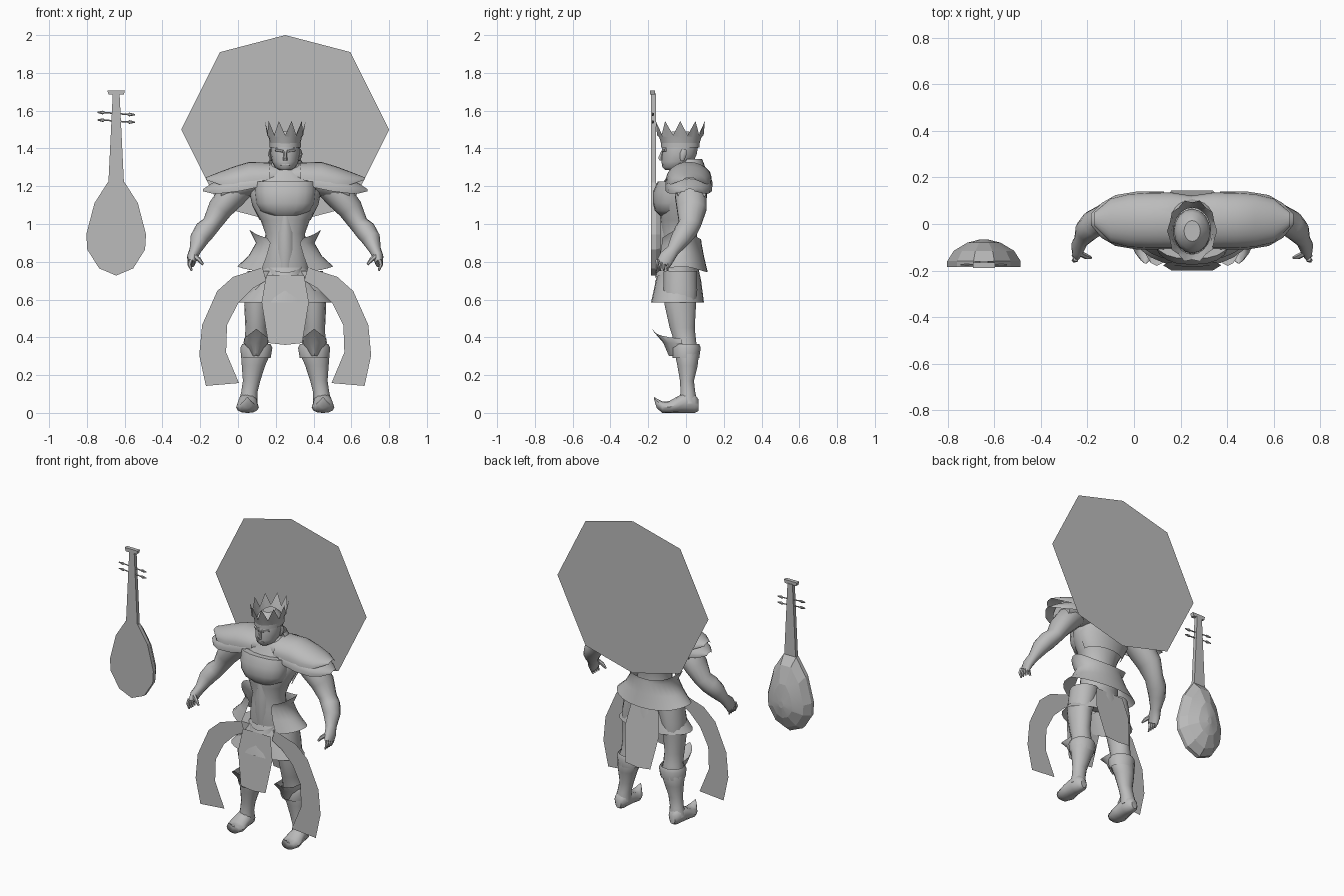
import bpy, bmesh, math
from mathutils import Vector

CX = 0.25                       # centre line of the figure
grey = bpy.data.materials.new("plain_grey")
grey.diffuse_color = (0.5, 0.5, 0.5, 1)


def finish(name, bm, angle=40):
    bmesh.ops.recalc_face_normals(bm, faces=bm.faces)
    me = bpy.data.meshes.new(name)
    bm.to_mesh(me)
    bm.free()
    me.shade_smooth()
    me.set_sharp_from_angle(angle=math.radians(angle))
    me.materials.append(grey)
    ob = bpy.data.objects.new(name, me)
    bpy.context.collection.objects.link(ob)
    return ob


def loft(name, pts, n=14, axis=None, arc=None, cap=True, ref=(0, 1, 0),
         sides=(1,), shape=None, angle=40, power=1.0):
    """Skin elliptical rings (x, y, z, ra, rb); axis fixes their tilt, arc opens them."""
    bm = bmesh.new()
    cs = [Vector(p[:3]) for p in pts]
    for s in sides:
        rings = []
        for i, p in enumerate(pts):
            t = Vector(axis) if axis else (cs[min(i + 1, len(cs) - 1)] - cs[max(i - 1, 0)]).normalized()
            u = t.cross(Vector(ref)).normalized()
            v = u.cross(t)
            a0, a1 = arc or (0, 360)
            ring = []
            for k in range(n + 1 if arc else n):
                a = math.radians(a0 + (a1 - a0) * k / n)
                ca, sa = math.cos(a), math.sin(a)
                q = cs[i] + u * p[3] * math.copysign(abs(ca) ** power, ca) \
                    + v * p[4] * math.copysign(abs(sa) ** power, sa)
                if shape:
                    q = shape(q, i, k, a)
                ring.append(bm.verts.new((CX + s * q.x, q.y, max(q.z, 0))))
            rings.append(ring)
        m = len(rings[0])
        for r0, r1 in zip(rings, rings[1:]):
            for k in range(m - 1 if arc else m):
                j = (k + 1) % m
                bm.faces.new((r0[k], r0[j], r1[j], r1[k]))
        if cap and not arc:
            bm.faces.new(rings[0])
            bm.faces.new(rings[-1])
    return finish(name, bm, angle)


def sheet(name, pts, y, sides=(1,)):
    """Flat polygon (x, z), y may be a rule of z."""
    bm = bmesh.new()
    for s in sides:
        bm.faces.new([bm.verts.new((CX + s * x, y(z), z)) for x, z in pts])
    return finish(name, bm)


def stack(name, outline, layers, centre, angle=10):
    """Join scaled copies of an (x, z) outline at successive depths."""
    bm = bmesh.new()
    rings = [[bm.verts.new((centre[0] + x * s, y, centre[1] + (z - centre[1]) * s))
              for x, z in outline] for s, y in layers]
    for r0, r1 in zip(rings, rings[1:]):
        for k in range(len(r0)):
            j = (k + 1) % len(r0)
            bm.faces.new((r0[k], r0[j], r1[j], r1[k]))
    bm.faces.new(rings[0])
    bm.faces.new(rings[-1])
    return finish(name, bm, angle)


def mirror_outline(half):
    return half + [(-x, z) for x, z in reversed(half) if x != 0]


UP, SIDE, BOTH = (0, 0, 1), (1, 0, 0), (1, -1)

# Halo behind the figure
sheet("halo_disc", mirror_outline([(0, 2.0), (.345, 1.91), (.55, 1.5), (.345, 1.09), (0, 1.0)]),
      lambda z: 0.195)

# Lute: bowl, neck, head and tuning pegs
LX = -0.645
bowl = mirror_outline([(.045, 1.22), (.115, 1.11), (.158, .945), (.153, .865), (.09, .765), (0, .727)])
stack("lute_bowl", bowl, [(1, -.185), (1, -.16), (.82, -.115), (.45, -.08), (.1, -.066)], (LX, .93))
stack("lute_neck", mirror_outline([(.018, 1.69), (.042, 1.2)]), [(1, -.185), (1, -.16)], (LX, 1.4))
stack("lute_head", mirror_outline([(.047, 1.708), (.04, 1.685)]), [(1, -.19), (1, -.165)], (LX, 1.7))
for i, (z, tip) in enumerate(((1.585, .10), (1.545, .10))):
    d = LX - CX
    for s in BOTH:
        loft("lute_peg", [(d, -.175, z, .004, .004), (d + s * .06, -.175, z - s * .005, .004, .004),
                          (d + s * .07, -.175, z - s * .005, .01, .007),
                          (d + s * tip, -.175, z - s * .006, .003, .003)], 6)

# Torso, breastplate and neck
loft("torso", [(0, -.03, .70, .13, .09), (0, -.03, .80, .125, .1), (0, -.035, .88, .11, .095),
               (0, -.035, .95, .105, .092), (0, -.03, 1.02, .13, .105), (0, -.025, 1.1, .175, .12),
               (0, -.015, 1.17, .19, .12), (0, -.005, 1.23, .18, .11), (0, .0, 1.28, .11, .08),
               (0, -.01, 1.34, .055, .055)], 20, UP)
loft("breastplate", [(0, -.06, 1.045, .09, .08), (0, -.06, 1.07, .135, .105), (0, -.055, 1.11, .158, .12),
                     (0, -.05, 1.17, .165, .125), (0, -.045, 1.225, .168, .105)], 20, UP, power=.8)
loft("backplate", [(0, 0, 1.02, .135, .085), (0, .005, 1.1, .175, .1), (0, .01, 1.22, .17, .11)],
     14, UP, arc=(0, 180))
loft("abdomen_plate", [(0, -.06, .75, .05, .07), (0, -.06, .85, .065, .08), (0, -.06, .95, .06, .08),
                       (0, -.06, 1.05, .04, .08)], 14, UP)

# Shoulder mantle with two flared layers on each side
loft("shoulder_mantle", [(-.01, .02, 1.25, .06, .1), (.09, .02, 1.25, .075, .115), (.18, .02, 1.235, .09, .115),
                         (.27, .025, 1.21, .085, .1), (.34, .03, 1.18, .07, .08)], 16, SIDE, sides=BOTH)
loft("upper_pauldron", [(.08, .015, 1.24, .085, .12), (.19, .015, 1.235, .094, .12), (.27, .015, 1.22, .085, .115),
                        (.35, .015, 1.215, .06, .095), (.42, .02, 1.235, .012, .03)],
     12, SIDE, arc=(-95, 95), sides=BOTH)
loft("lower_pauldron", [(.12, .015, 1.215, .085, .125), (.24, .015, 1.19, .09, .125), (.33, .015, 1.175, .07, .11),
                        (.39, .015, 1.17, .045, .075), (.435, .02, 1.175, .01, .025)],
     12, SIDE, arc=(-100, 100), sides=BOTH)
loft("collar", [(0, .01, 1.27, .13, .1), (0, .015, 1.32, .095, .08), (0, .02, 1.345, .08, .065)],
     14, UP, arc=(-15, 195))

# Head with face and ears
loft("head", [(0, -.075, 1.285, .03, .035), (0, -.06, 1.30, .055, .065), (0, -.045, 1.33, .07, .085),
              (0, -.035, 1.37, .077, .092), (0, -.03, 1.42, .078, .095), (0, -.03, 1.46, .065, .08),
              (0, -.03, 1.49, .035, .045)], 16, UP)
loft("nose", [(0, -.125, 1.385, .007, .008), (0, -.133, 1.35, .011, .016), (0, -.13, 1.335, .013, .012)], 6, UP)
loft("brow", [(.01, -.122, 1.385, .008, .01), (.05, -.105, 1.392, .008, .01)], 6, sides=BOTH)
loft("mouth", [(-.025, -.122, 1.315, .004, .006), (.025, -.122, 1.315, .004, .006)], 6)
loft("ear", [(.074, -.02, 1.335, .005, .01), (.084, -.015, 1.37, .008, .018), (.08, -.01, 1.395, .004, .012)],
     8, sides=BOTH)

# Crown: band and open ring of alternating spikes
loft("crown_band", [(0, -.03, 1.405, .083, .102), (0, -.03, 1.43, .083, .102)], 20, UP, cap=False)


def spikes(q, i, k, a):
    if i == 2 and k % 2:
        q = Vector((q.x * .93, -.03 + (q.y + .03) * .9, 1.47))
    return q


loft("crown", [(0, -.03, 1.42, .08, .1), (0, -.03, 1.46, .088, .112), (0, -.03, 1.545, .108, .137)],
     20, UP, cap=False, shape=spikes, angle=25)

# Arms, hands and fingers
loft("arm", [(.21, .02, 1.22, .07, .075), (.285, .025, 1.15, .075, .085), (.345, .03, 1.08, .066, .08),
             (.39, .02, 1.0, .05, .06), (.425, 0, .965, .056, .06), (.455, -.03, .92, .05, .052),
             (.477, -.07, .86, .031, .034), (.492, -.10, .825, .028, .042), (.497, -.12, .79, .02, .04)],
     14, sides=BOTH)
for y in (-.15, -.13, -.11, -.09):
    loft("finger", [(.5, y, .81, .012, .011), (.507, y - .006, .785, .011, .01),
                    (.495, y - .008, .752, .005, .005)], 6, sides=BOTH)
loft("thumb", [(.485, -.125, .835, .014, .013), (.455, -.14, .81, .012, .012), (.435, -.145, .785, .006, .006)],
     6, sides=BOTH)


# Hip guard wrapping sides and back, with points at the sides
def guard(q, i, k, a):
    side = abs(math.cos(a)) ** 3
    if i == 0:
        q.z -= .03 * (1 - side)
    if i == 3:
        q.z -= .05 * (1 - side)
    return q


loft("hip_guard", [(0, -.025, .775, .255, .14), (0, -.03, .83, .195, .125), (0, -.03, .9, .155, .112),
                   (0, -.03, .97, .19, .11)], 24, UP, arc=(-60, 240), shape=guard, angle=60)
for s, z in ((.10, .80), (.085, .775)):
    loft("belt_sash", [(0, -.05, z, s, .105), (0, -.055, z - .03, s, .11)], 12, UP, arc=(180, 360),
         shape=lambda q, i, k, a: q - Vector((0, 0, .055 * abs(math.sin(a)))))

# Skirt, front and rear flaps, side ribbons
loft("skirt", [(0, -.035, .77, .115, .10), (0, -.04, .70, .155, .12), (0, -.045, .585, .25, .14)],
     24, UP, cap=False, angle=60)
flap = mirror_outline([(.1, .73), (.125, .585), (.09, .37), (0, .36)])
sheet("front_flap", flap, lambda z: -.2 + (z - .36) * .1)
sheet("rear_flap", flap, lambda z: .145 - (z - .36) * .2)
ribbon_out = [(.12, .77), (.276, .72), (.36, .645), (.44, .465), (.455, .305), (.42, .143)]
ribbon_in = [(.1, .70), (.17, .66), (.25, .58), (.308, .465), (.313, .32), (.245, .158)]
bm = bmesh.new()
for s in BOTH:
    rows = [[bm.verts.new((CX + s * x, -.148, z)) for x, z in e] for e in (ribbon_out, ribbon_in)]
    for k in range(5):
        bm.faces.new((rows[0][k], rows[0][k + 1], rows[1][k + 1], rows[1][k]))
finish("side_ribbons", bm)

# Legs, knee guards and curled boots
loft("leg", [(.11, -.03, .75, .09, .09), (.135, -.03, .65, .078, .092), (.15, -.03, .57, .067, .085),
             (.153, -.02, .45, .058, .068), (.153, -.005, .38, .06, .06), (.157, .005, .31, .077, .065),
             (.168, .008, .25, .062, .055), (.178, .005, .17, .046, .038), (.19, .01, .11, .043, .04),
             (.197, .012, .05, .05, .05)], 14, UP, sides=BOTH)
loft("boot_cuff", [(.155, 0, .29, .078, .07), (.153, 0, .345, .085, .078), (.153, 0, .365, .075, .07)],
     12, UP, cap=False, sides=BOTH)


def knee(q, i, k, a):
    if i == 2:
        q.z -= .05 * abs(math.cos(a))
    return q


loft("knee_guard", [(.155, -.02, .30, .02, .07), (.155, -.02, .37, .066, .1), (.153, -.02, .445, .064, .16)],
     8, UP, arc=(180, 360), sides=BOTH, shape=knee, angle=30)
loft("boot", [(.197, .067, .04, .03, .02), (.197, .045, .05, .05, .042), (.198, 0, .055, .055, .05),
              (.2, -.05, .042, .042, .056), (.2, -.09, .03, .032, .06), (.2, -.125, .03, .03, .045),
              (.2, -.155, .05, .025, .022), (.2, -.17, .08, .005, .004)],
     12, (0, -1, 0), ref=(1, 0, 0), sides=BOTH)
